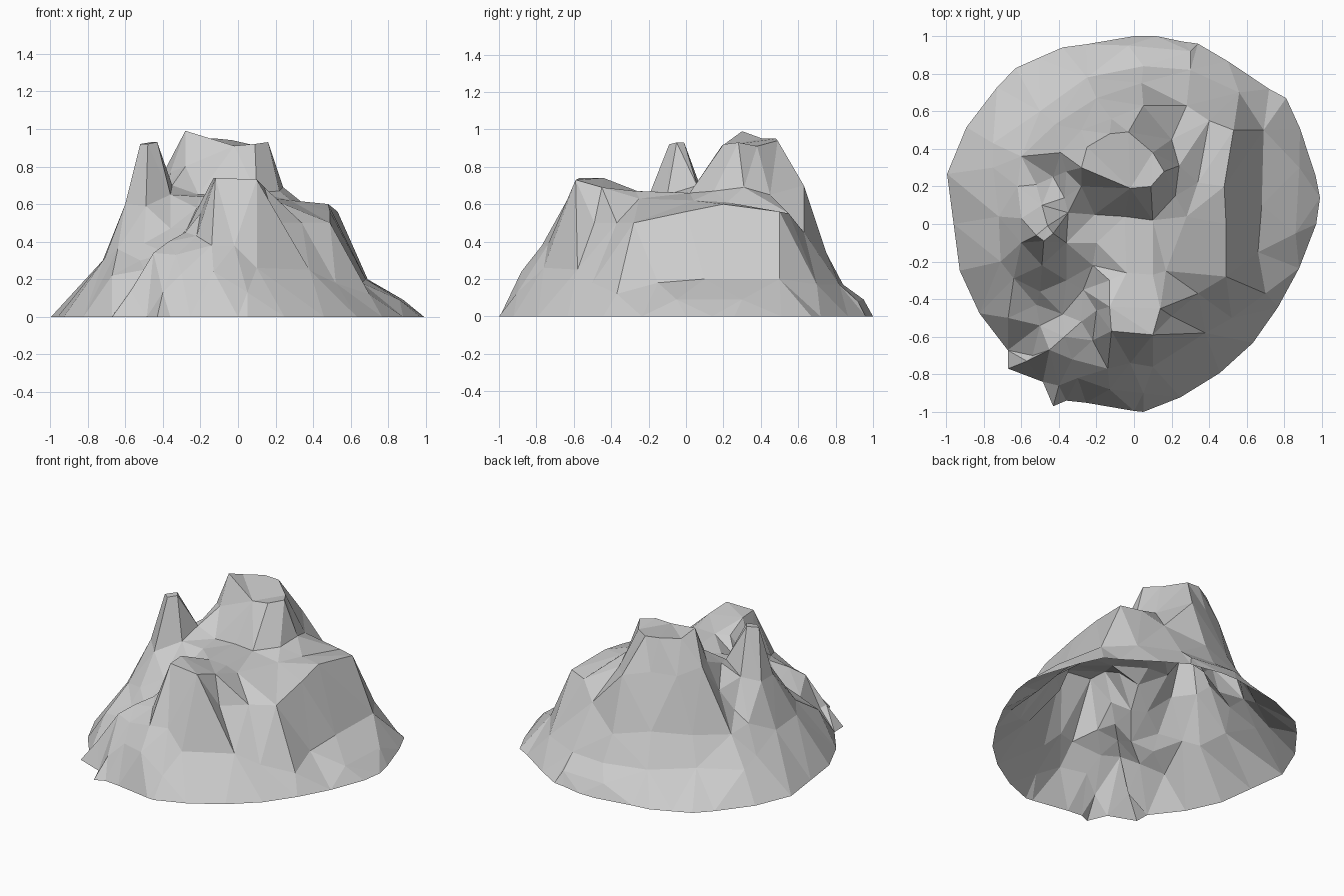
import bpy, bmesh, math
from mathutils import Vector
from mathutils.geometry import delaunay_2d_cdt

# Ground outline: one radius every 15 degrees, plus a few spur tips
radii = [.97, 1.0, 1.02, 1.017, 1.0, 1.005, 1.0, .99, 1.02, 1.03, 1.03, 1.03,
         .96, .96, .95, .95, .97, .985, .995, .955, .915, .895, .885, .91]
spurs = [(.99, .14), (.81, .67), (-.67, -.77), (-.43, -.97), (.34, .96), (.12, 1.0),
         (-.38, .94), (-.63, .83), (-.36, -.94), (.05, -1.0)]
outline = [(r * math.cos(math.radians(15 * i)), r * math.sin(math.radians(15 * i)))
           for i, r in enumerate(radii)] + spurs
outline.sort(key=lambda p: math.atan2(p[1], p[0]))

points, heights, creases = [], [], []


def contour(path, closed=False):
    """Add a ridge or valley line whose segments become creases."""
    first = len(points)
    for x, y, z in path:
        points.append(Vector((x, y)))
        heights.append(z)
    n = len(path)
    creases.extend((first + i, first + (i + 1) % n) for i in range(n if closed else n - 1))


contour([(x, y, 0) for x, y in outline], True)

# Foot of the cliffs, east and north
contour([(.38, -.58, .25), (.52, -.5, .18), (.7, -.37, .12), (.66, -.15, .18), (.68, .1, .2),
         (.69, .5, .2), (.56, .7, .17), (.3, .82, .17), (.05, .84, .17),
         (-.25, .78, .18), (-.5, .6, .19), (-.75, .43, .18), (-.75, .3, .23),
         (-.72, .04, .3), (-.71, -.2, .31)])
# Low apron bulge
contour([(.86, -.05, .09), (.88, .3, .09)])
contour([(-.03, .95, .09), (.3, .92, .08)])
# East bench rim
contour([(.2, -.49, .5), (.34, -.37, .5), (.49, -.28, .5), (.49, 0, .56),
         (.48, .2, .6), (.53, .5, .56), (.4, .55, .55), (.28, .63, .45)])
# Bench inner edge beneath the peak
contour([(.17, -.25, .63), (.28, .04, .62), (.34, .22, .61), (.24, .31, .69), (.2, .45, .65)])
# Front ridge crest
contour([(.1, -.59, .73), (.14, -.45, .69), (.1, -.27, .67), (-.04, -.26, .67),
         (-.13, -.3, .67), (-.13, -.44, .74), (-.12, -.57, .74)], True)
# Front ridge toe
contour([(.1, -.76, .26), (-.02, -.74, .38), (-.14, -.77, .38), (-.22, -.62, .43), (-.2, -.46, .55)])
contour([(.05, -.9, .13), (-.13, -.88, .24), (-.3, -.82, .23)])
# Saddle in front of the peak
contour([(-.2, -.1, .64), (-.21, .05, .65), (-.05, .04, .66), (.1, .02, .66), (.22, .15, .67)])
# Main peak crown
contour([(-.28, .3, .99), (-.02, .19, .91), (.09, .2, .92), (.16, .28, .93),
         (.1, .38, .91), (-.03, .49, .94), (-.13, .48, .95), (-.25, .41, .95)], True)
# Main peak shoulders, north and west
contour([(.05, .63, .7), (-.12, .56, .74), (-.28, .5, .73), (-.39, .38, .78),
         (-.36, .28, .77), (-.28, .2, .8)])
contour([(.04, .75, .34), (-.2, .67, .39), (-.42, .53, .37), (-.6, .36, .36)])
# Gully behind the pinnacle
contour([(-.62, .2, .38), (-.52, .21, .45), (-.43, .25, .58), (-.37, .14, .71)])
# Pinnacle top and waist
contour([(-.52, -.06, .92), (-.48, -.09, .92), (-.43, -.05, .93), (-.46, -.01, .93)], True)
contour([(-.6, .03, .6), (-.6, -.1, .6), (-.49, -.22, .59), (-.36, -.1, .65),
         (-.35, .06, .7), (-.49, .1, .63)], True)
# Ravine between the pinnacle and the front ridge
contour([(-.22, -.22, .58), (-.27, -.35, .47), (-.38, -.48, .34), (-.5, -.54, .25), (-.54, -.7, .12)])
# South-west buttresses
contour([(-.36, -.3, .47), (-.5, -.36, .39), (-.64, -.29, .36)])
contour([(-.52, -.43, .3), (-.67, -.5, .22)])
contour([(-.28, -.52, .45), (-.37, -.6, .4), (-.45, -.67, .34), (-.57, -.73, .14)])
contour([(-.33, -.72, .33), (-.4, -.86, .13)])

# Stretch one triangulated skin across all the contour lines
xy, _, tris, origin, _, _ = delaunay_2d_cdt(points, creases, [list(range(len(outline)))], 1, 1e-4)
bm = bmesh.new()
verts = []
for p, src in zip(xy, origin):
    k = src[0] if src else min(range(len(points)), key=lambda i: (points[i] - p).length)
    verts.append(bm.verts.new((p.x, p.y, heights[k])))
for t in tris:
    bm.faces.new([verts[i] for i in t])
bmesh.ops.recalc_face_normals(bm, faces=bm.faces[:])
if sum(f.normal.z for f in bm.faces) < 0:
    bmesh.ops.reverse_faces(bm, faces=bm.faces[:])
mesh = bpy.data.meshes.new("rocky_hill")
bm.to_mesh(mesh)
bm.free()
hill = bpy.data.objects.new("rocky_hill", mesh)
bpy.context.collection.objects.link(hill)
